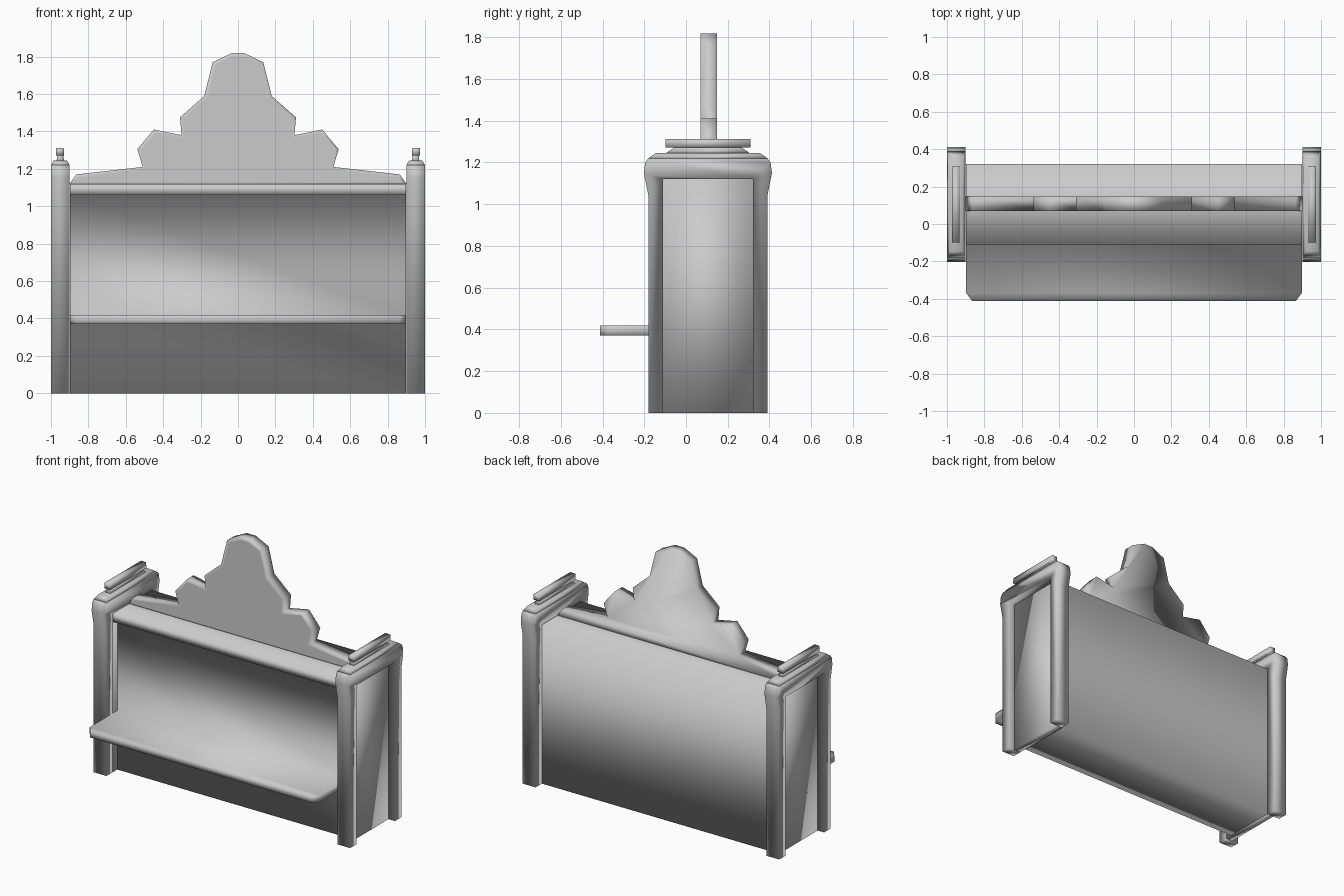
import bpy, bmesh

if "Cube" in bpy.data.objects:
    bpy.data.objects.remove(bpy.data.objects["Cube"])

YC = 0.105  # centre plane of the side panels in y


def finish(name, bm):
    bmesh.ops.recalc_face_normals(bm, faces=bm.faces)
    me = bpy.data.meshes.new(name)
    for f in bm.faces:  # soft shading across every edge
        f.smooth = True
    bm.to_mesh(me)
    bm.free()
    ob = bpy.data.objects.new(name, me)
    bpy.context.collection.objects.link(ob)
    return ob


def extrude(name, pts, axis, lo, hi, rim=None):
    """Extrude a 2D outline along x, y or z; rim borders the starting face."""
    bm = bmesh.new()

    def co(p, t):
        c = list(p)
        c.insert(axis, t)
        return c
    face = bm.faces.new([bm.verts.new(co(p, lo)) for p in pts])
    ret = bmesh.ops.extrude_face_region(bm, geom=[face], use_keep_orig=True)
    for g in ret['geom']:
        if isinstance(g, bmesh.types.BMVert):
            g.co[axis] = hi
    bmesh.ops.recalc_face_normals(bm, faces=bm.faces)
    if rim:
        bmesh.ops.inset_region(bm, faces=[face], thickness=rim[0], depth=rim[1])
    return finish(name, bm)


def frustum(name, x, z0, z1, bottom, top):
    """Tapered block; bottom and top are (half x, half y)."""
    bm = bmesh.new()
    rings = []
    for (hx, hy), z in ((bottom, z0), (top, z1)):
        rings.append([bm.verts.new((x + a * hx, YC + b * hy, z))
                      for a, b in ((-1, -1), (1, -1), (1, 1), (-1, 1))])
    bm.faces.new(rings[0])
    bm.faces.new(rings[1])
    for i in range(4):
        j = (i + 1) % 4
        bm.faces.new((rings[0][i], rings[0][j], rings[1][j], rings[1][i]))
    finish(name, bm)


def rect(a0, a1, b0, b1):
    return [(a0, b0), (a1, b0), (a1, b1), (a0, b1)]


# Side panels: inverted U frame, recessed web, stepped cap
half = [(0.215, 0), (0.285, 0), (0.285, 1.04), (0.307, 1.15), (0.300, 1.20), (0.285, 1.22)]
u = [(YC - a, z) for a, z in half] + [(YC + a, z) for a, z in reversed(half)]
u += [(YC + 0.215, 1.12), (YC - 0.215, 1.12)]
for s, side in ((-1, "left"), (1, "right")):
    extrude(side + "_side_frame", u, 0, s * 0.9, s * 1.0)
    extrude(side + "_side_web", rect(-0.11, 0.32, 0, 1.12), 0, s * 0.9, s * 0.95)
    frustum(side + "_cap_slope", s * 0.95, 1.22, 1.245, (0.05, 0.285), (0.035, 0.25))
    frustum(side + "_cap_neck", s * 0.95, 1.245, 1.28, (0.02, 0.2), (0.014, 0.15))
    frustum(side + "_cap_bar", s * 0.952, 1.272, 1.312, (0.022, 0.203), (0.02, 0.203))

# Body with overhanging top beam and shelf as one sleeve, open where the panels close it
WALL = -0.06
body = [(WALL, 0), (0.32, 0), (0.32, 1.12), (-0.11, 1.12), (-0.11, 1.06), (WALL, 1.06),
        (WALL, 0.418), (-0.37, 0.418), (-0.412, 0.418), (-0.412, 0.37), (-0.37, 0.37), (WALL, 0.37)]
bm = bmesh.new()
ends = []
for s in (-1, 1):
    ends.append([bm.verts.new((s * (0.865 if y < -0.4 else 0.897), y, z)) for y, z in body])
for i in range(len(body)):
    j = (i + 1) % len(body)
    bm.faces.new((ends[0][i], ends[0][j], ends[1][j], ends[1][i]))
for e in ends:  # shelf ends with clipped corners
    bm.faces.new((e[6], e[7], e[10], e[11]))
    bm.faces.new((e[7], e[8], e[9], e[10]))
finish("body_and_shelf", bm)

# Scalloped crest with a narrow border on the front
h = [(0.9, 1.12), (0.865, 1.17), (0.51, 1.21), (0.538, 1.305), (0.45, 1.41),
     (0.302, 1.38), (0.31, 1.475), (0.18, 1.59), (0.135, 1.77), (0.035, 1.818)]
crest = h + [(-x, z) for x, z in reversed(h)]
extrude("crest", crest, 1, 0.07, 0.148, rim=(0.02, 0.0))
